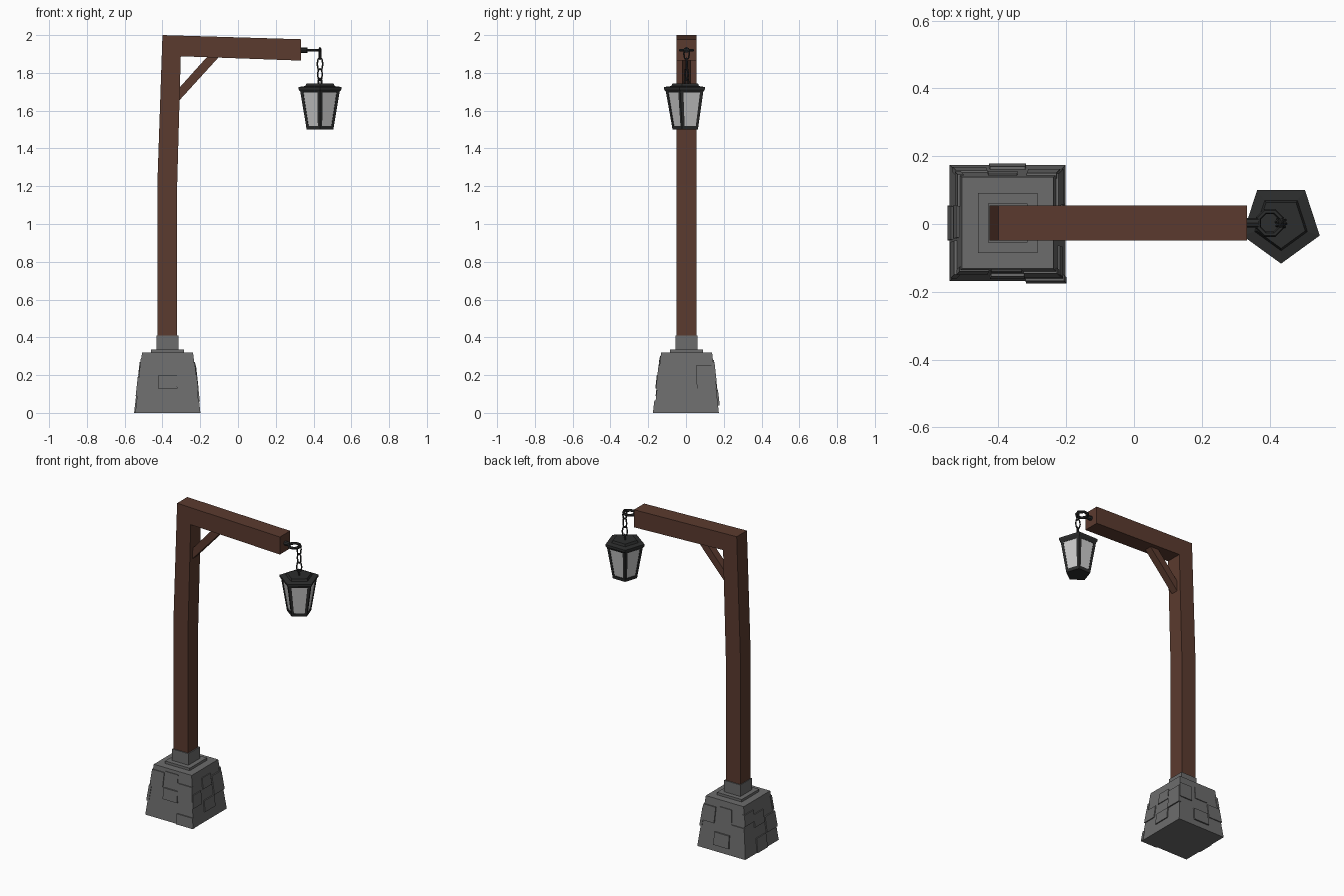
import bpy, math
from mathutils import Vector

if "Cube" in bpy.data.objects:
    bpy.data.objects.remove(bpy.data.objects["Cube"])

CX, CY = -0.373, 0.003      # axis of the base
LX = 0.434                  # axis of the lantern


def material(name, r, g, b):
    m = bpy.data.materials.new(name)
    m.diffuse_color = (r, g, b, 1)
    m.use_nodes = True
    m.node_tree.nodes["Principled BSDF"].inputs["Base Color"].default_value = m.diffuse_color
    return m


WOOD = material("wood", 0.105, 0.043, 0.028)
STONE = material("stone", 0.15, 0.15, 0.15)
IRON = material("iron", 0.025, 0.026, 0.026)


def loft(name, rings, mat=None):
    """Closed solid through rings of equal point count."""
    n = len(rings[0])
    verts = [tuple(p) for r in rings for p in r]
    faces = [list(range(n))[::-1], [len(verts) - n + i for i in range(n)]]
    for k in range(len(rings) - 1):
        for i in range(n):
            j = (i + 1) % n
            faces.append([k * n + i, k * n + j, (k + 1) * n + j, (k + 1) * n + i])
    me = bpy.data.meshes.new(name)
    me.from_pydata(verts, [], faces)
    ob = bpy.data.objects.new(name, me)
    bpy.context.collection.objects.link(ob)
    if mat:
        me.materials.append(mat)
    return ob


def prism(name, profile, half, mat):
    """Front-view profile (counter-clockwise x, z) given depth in y."""
    return loft(name, [[(x, CY + s * half, z) for x, z in profile] for s in (1, -1)], mat)


def square(h, z):
    return [(CX + sx * h, CY + sy * h, z) for sx, sy in ((-1, -1), (1, -1), (1, 1), (-1, 1))]


def pentagon(r, z):
    a = [math.radians(-90 + 72 * i) for i in range(5)]
    return [Vector((LX + r * math.cos(t), CY + r * math.sin(t), z)) for t in a]


def torus(name, loc, rot, scale, major, minor):
    bpy.ops.mesh.primitive_torus_add(major_segments=8, minor_segments=6, major_radius=major,
                                     minor_radius=minor, location=loc, rotation=rot)
    ob = bpy.context.object
    ob.name = name
    for v in ob.data.vertices:
        # stretch the loop without thickening the wire
        v.co.y += math.copysign(scale, v.co.y) if abs(v.co.y) > minor * 0.5 else 0
    ob.data.materials.append(IRON)


# stone plinth, ledge and collar
def half_width(z):
    return 0.171 - 0.036 * z / 0.32


loft("stone_base", [square(half_width(0), 0), square(half_width(0.32), 0.32)], STONE)
loft("base_ledge", [square(0.088, 0.31), square(0.088, 0.336)], STONE)
loft("post_collar", [square(0.058, 0.33), square(0.058, 0.41)], STONE)

# raised stones on the four sloping sides: u0, u1 (share of half width), z0, z1, outset
SIDES = [
    [(0.32, 1.0, 0.0, 0.065, .007), (-0.33, 0.33, 0.13, 0.2, .009), (0.33, 1.0, 0.14, 0.25, .006),
     (-1.0, -0.4, 0.2, 0.29, .005), (-0.35, 0.3, 0.25, 0.3, .004)],
    [(-0.3, 0.35, 0.06, 0.13, .007), (0.35, 1.0, 0.13, 0.25, .008), (-1.0, -0.45, 0.12, 0.2, .006),
     (-0.3, 0.3, 0.2, 0.27, .005)],
    [(-0.33, 0.33, 0.04, 0.12, .009), (0.4, 1.0, 0.1, 0.19, .006), (-1.0, -0.4, 0.17, 0.27, .007),
     (-0.2, 0.4, 0.2, 0.28, .005)],
    [(-0.3, 0.3, 0.0, 0.09, .006), (0.35, 1.0, 0.09, 0.19, .008), (-1.0, -0.35, 0.2, 0.27, .007),
     (-0.35, 0.3, 0.16, 0.24, .006)],
]
for side, stones in enumerate(SIDES):
    a = side * math.pi / 2
    c, s = math.cos(a), math.sin(a)
    for k, (u0, u1, z0, z1, d) in enumerate(stones):
        rings = []
        for out in (-0.01, d):
            ring = []
            for u, z in ((u0, z0), (u1, z0), (u1, z1), (u0, z1)):
                h = half_width(z)
                x, y = u * h, -(h + out)
                if abs(u) == 1:
                    x += math.copysign(0.003, u)
                ring.append((CX + c * x - s * y, CY + s * x + c * y, z))
            rings.append(ring)
        loft(f"raised_stone_{side}_{k}", rings, STONE)

# bent post with its arm, and the brace
prism("post_and_arm", [(-0.427, 0.36), (-0.322, 0.36), (-0.322, 1.21), (-0.303, 1.888),
                       (0.333, 1.865), (0.333, 1.978), (-0.40, 2.0), (-0.427, 1.21)], 0.052, WOOD)
prism("brace", [(-0.325, 1.64), (-0.31, 1.655), (-0.105, 1.88), (-0.105, 1.9), (-0.15, 1.9),
                (-0.325, 1.705)], 0.024, WOOD)

# eye bolt at the end of the arm
bpy.ops.mesh.primitive_cylinder_add(vertices=8, radius=0.014, depth=0.05,
                                    location=(0.342, CY, 1.92), rotation=(0, math.pi / 2, 0))
bpy.context.object.name = "eye_bolt_shank"
bpy.context.object.data.materials.append(IRON)
torus("eye_bolt_ring", (0.401, CY, 1.92), (0, 0, math.pi / 8), 0, 0.036, 0.008)

# chain
for i, turn in enumerate((75, -10, 35)):
    torus(f"chain_link_{i}", (LX, CY, 1.902 - 0.055 * i),
          (math.pi / 2, 0, math.radians(turn)), 0.015, 0.015, 0.0045)
torus("lantern_loop", (LX, CY, 1.752), (math.pi / 2, 0, math.radians(-50)), 0.005, 0.014, 0.005)

# lantern: cap, floor, glass and corner bars
loft("lantern_cap", [pentagon(0.105, 1.695), pentagon(0.12, 1.713), pentagon(0.12, 1.725),
                     pentagon(0.082, 1.73), pentagon(0.075, 1.744)], IRON)
loft("lantern_floor", [pentagon(0.074, 1.50), pentagon(0.078, 1.52)], IRON)
loft("lantern_glass", [pentagon(0.071, 1.515), pentagon(0.104, 1.70)])
low, high = pentagon(0.075, 1.505), pentagon(0.111, 1.708)
for i in range(5):
    rings = []
    for ring, w in ((low, 0.014), (high, 0.018)):
        p = ring[i]
        e1 = (ring[i - 1] - p).normalized() * w
        e2 = (ring[(i + 1) % 5] - p).normalized() * w
        rings.append([p, p + e2, p + e1 + e2, p + e1])
    loft(f"lantern_bar_{i}", rings, IRON)

# consistent outward faces
for ob in bpy.data.objects:
    bpy.context.view_layer.objects.active = ob
    bpy.ops.object.select_all(action='DESELECT')
    ob.select_set(True)
    bpy.ops.object.mode_set(mode='EDIT')
    bpy.ops.mesh.select_all(action='SELECT')
    bpy.ops.mesh.normals_make_consistent(inside=False)
    bpy.ops.object.mode_set(mode='OBJECT')
